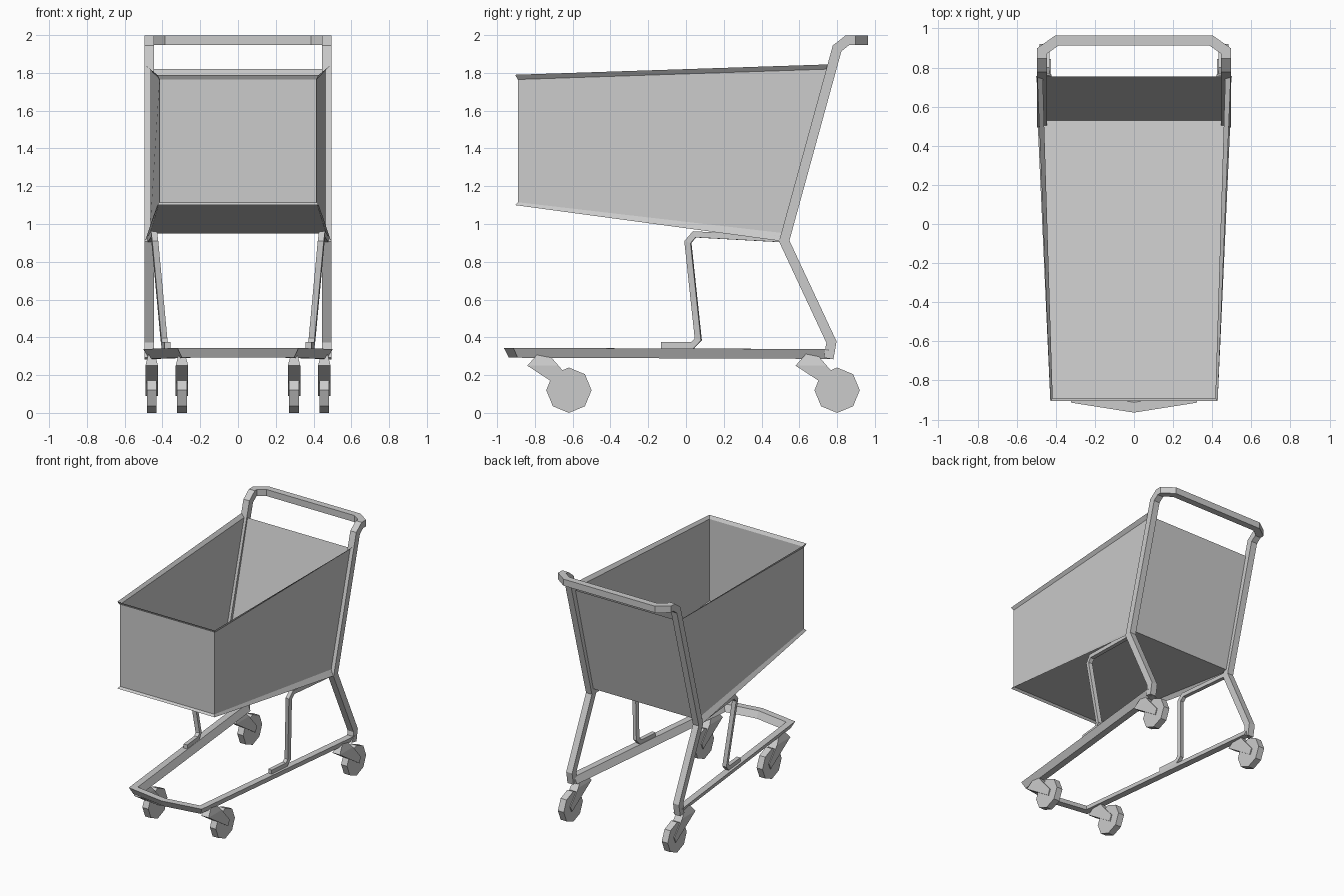
import bpy
import bmesh
from mathutils import Vector, Matrix

cube = bpy.data.objects.get("Cube")
if cube:
    bpy.data.objects.remove(cube, do_unlink=True)

GREY = (0.6, 0.6, 0.6, 1)
metal = bpy.data.materials.new("grey_metal")
metal.use_nodes = True
metal.diffuse_color = GREY
metal.node_tree.nodes["Principled BSDF"].inputs["Base Color"].default_value = GREY


def finish(name, bm, mirror=True, recalc=True):
    """Turn a bmesh into an object, mirrored across x = 0 if wanted."""
    if recalc:
        bmesh.ops.recalc_face_normals(bm, faces=bm.faces)
    mesh = bpy.data.meshes.new(name)
    bm.to_mesh(mesh)
    bm.free()
    mesh.materials.append(metal)
    obj = bpy.data.objects.new(name, mesh)
    bpy.context.collection.objects.link(obj)
    if mirror:
        obj.modifiers.new("mirror", 'MIRROR').use_axis[0] = True
    return obj


def bar(name, points, half, lean=0.0, start_open=False, end_open=False):
    """Sweep a four-sided section with mitred corners along a path.
    Open ends are cut on the x = 0 plane, ready for mirroring."""
    pts = [Vector(p) for p in points]
    dirs = [(b - a).normalized() for a, b in zip(pts, pts[1:])]
    first = dirs[0]
    side = first.cross(Vector((0, 0, 1))).normalized()
    up = side.cross(first)
    section = [side * (half * s + lean * t) + up * half * t
               for s, t in ((1, 1), (-1, 1), (-1, -1), (1, -1))]
    bm = bmesh.new()
    rings = []
    for i, p in enumerate(pts):
        if 1 < i < len(pts):
            turn = dirs[i - 2].rotation_difference(dirs[i - 1])
            section = [turn @ o for o in section]
        d = dirs[max(i - 1, 0)]
        n = d + dirs[min(i, len(dirs) - 1)]
        if (i == 0 and start_open) or (i == len(pts) - 1 and end_open):
            n = Vector((1, 0, 0))
        rings.append([bm.verts.new(p + o - d * (o.dot(n) / d.dot(n)))
                      for o in section])
    for a, b in zip(rings, rings[1:]):
        for k in range(4):
            j = (k + 1) % 4
            bm.faces.new((a[k], a[j], b[j], b[k]))
    if not start_open:
        bm.faces.new(rings[0])
    if not end_open:
        bm.faces.new(rings[-1])
    return finish(name, bm)


# Base: pointed bumper and side rails
bar("base_rail", [(0, -0.925, 0.318), (0.285, -0.88, 0.318), (0.462, 0.76, 0.312)],
    0.026, lean=0.013, start_open=True)

# Rear legs, uprights and push handle
X = 0.47
bar("leg_and_handle",
    [(X, 0.755, 0.288), (X, 0.77, 0.375), (X, 0.52, 0.91), (X, 0.80, 1.93),
     (X, 0.855, 1.973), (X, 0.885, 1.973), (0.395, 0.938, 1.973), (0, 0.938, 1.973)],
    0.026, end_open=True)

# Struts between the rails and the basket floor
bar("basket_strut",
    [(0.372, -0.13, 0.358), (0.388, 0.035, 0.358), (0.392, 0.065, 0.39),
     (0.44, 0.01, 0.905), (0.445, 0.045, 0.945), (0.462, 0.5, 0.92)], 0.016)

# Basket: thin panels with flared lips on the front and sides
bm = bmesh.new()


def u_loop(front, back):
    """Left rear, left front, right front, right rear corners."""
    (fx, fy, fz), (bx, by, bz) = front, back
    return [bm.verts.new(c) for c in
            ((bx, by, bz), (fx, fy, fz), (-fx, fy, fz), (-bx, by, bz))]


levels = [u_loop((0.428, -0.905, 1.10), (0.492, 0.50, 0.91)),
          u_loop((0.416, -0.890, 1.115), (0.467, 0.53, 0.95)),
          u_loop((0.416, -0.890, 1.765), (0.467, 0.755, 1.82)),
          u_loop((0.428, -0.905, 1.79), (0.495, 0.76, 1.845))]
for low, high in zip(levels, levels[1:]):
    for k in range(3):
        bm.faces.new((low[k + 1], low[k], high[k], high[k + 1]))
floor, top = levels[1], levels[2]
bm.faces.new(floor)
bm.faces.new((floor[0], floor[3], top[3], top[0]))
finish("basket", bm, mirror=False)


def caster(name, x, y):
    """Octagonal wheel and its trailing fork."""
    bm = bmesh.new()
    bmesh.ops.create_cone(
        bm, cap_ends=True, segments=8, radius1=0.12, radius2=0.12, depth=0.052,
        matrix=Matrix.Translation((x, y, 0.12)) @ Matrix.Rotation(1.5708, 4, 'Y'))
    finish(name + "_wheel", bm)

    bm = bmesh.new()
    arm = [(-0.22, 0.25), (-0.055, 0.25), (0.045, 0.135), (0.025, 0.09)]
    neck = [(-0.165, 0.312), (-0.10, 0.302)]

    def outline(points, offset):
        return [bm.verts.new((x + offset, y + py, pz)) for py, pz in points]

    a, b = outline(arm, -0.033), outline(arm, 0.033)
    m, n = outline(neck, -0.017), outline(neck, 0.017)
    bm.faces.new(a)
    bm.faces.new(b)
    for k in range(1, 4):
        j = (k + 1) % 4
        bm.faces.new((a[k], a[j], b[j], b[k]))
    for quad in ((a[0], a[1], m[1], m[0]), (b[0], b[1], n[1], n[0]),
                 (a[0], b[0], n[0], m[0]), (a[1], b[1], n[1], m[1]),
                 (m[0], m[1], n[1], n[0])):
        bm.faces.new(quad)
    finish(name + "_fork", bm)


caster("front", 0.297, -0.62)
caster("rear", 0.457, 0.80)
